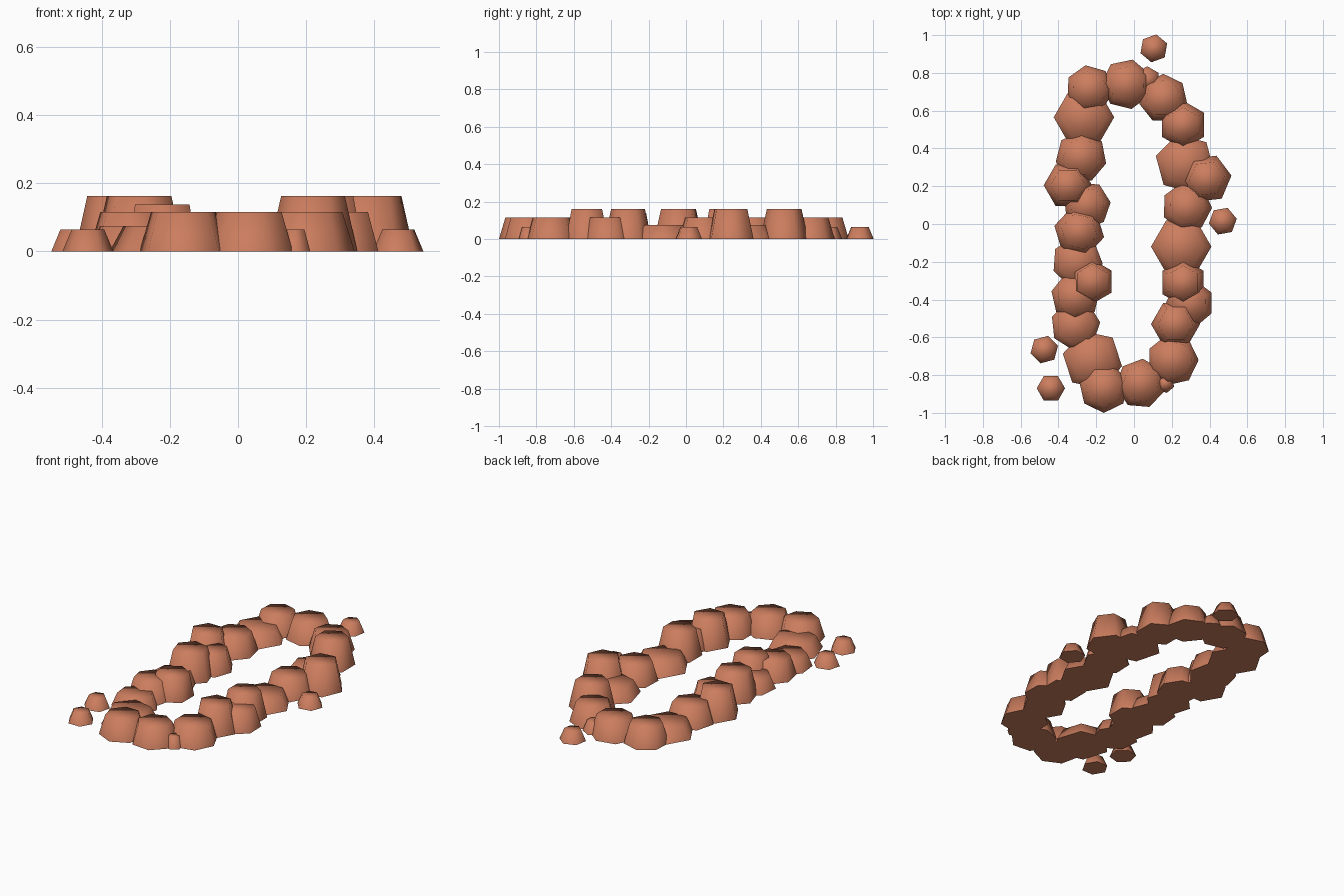
import bpy, bmesh, math

if "Cube" in bpy.data.objects:
    bpy.data.objects.remove(bpy.data.objects["Cube"])

clay = bpy.data.materials.new("terracotta stone")
clay.diffuse_color = (0.60, 0.205, 0.112, 1)
clay.use_nodes = True
clay.node_tree.nodes["Principled BSDF"].inputs["Base Color"].default_value = clay.diffuse_color


def stone(name, x, y, r, h, sides, phase, taper):
    """Tapered polygonal stone with soft shoulders and a flat underside."""
    bm = bmesh.new()
    rings = []
    for z, rad in ((0, r), (h, r * taper)):
        rings.append([bm.verts.new((
            rad * math.cos(math.radians(phase) + 2 * math.pi * i / sides),
            rad * math.sin(math.radians(phase) + 2 * math.pi * i / sides), z))
            for i in range(sides)])
    low, high = rings
    bm.faces.new(low[::-1])
    bm.faces.new(high)
    for i in range(sides):
        j = (i + 1) % sides
        bm.faces.new((low[i], low[j], high[j], high[i]))
    me = bpy.data.meshes.new(name)
    bm.to_mesh(me)
    bm.free()
    me.materials.append(clay)
    ob = bpy.data.objects.new(name, me)
    ob.location = (x, y, 0)
    bpy.context.collection.objects.link(ob)
    ob.select_set(True)
    bpy.context.view_layer.objects.active = ob


# stone kinds: height, sides, top/bottom ratio
KINDS = {
    "wide_stone": (0.075, 6, 0.74),
    "ring_stone": (0.115, 7, 0.74),
    "flat_stone": (0.075, 7, 0.76),
    "tall_stone": (0.162, 6, 0.72),
    "stacked_stone": (0.138, 6, 0.78),
    "pebble": (0.065, 6, 0.63),
}

# placement: x, y, radius, turn
PLACES = {
    "wide_stone": [(.27, .32, .16, 45), (.25, -.12, .16, 0),
                   (-.22, -.72, .16, 48), (-.265, .565, .16, 0)],
    "ring_stone": [(-.235, .715, .127, 100), (-.04, .74, .134, 76),
                   (.155, .665, .13, 90), (.28, .09, .133, 255),
                   (.295, -.42, .128, 27), (.205, -.72, .137, 0),
                   (.035, -.845, .132, 85), (-.16, -.868, .132, 270),
                   (-.31, -.385, .13, 270), (-.25, .1, .127, 58),
                   (-.28, .355, .137, 37)],
    "flat_stone": [(-.31, -.535, .132, 212), (-.3, -.2, .135, 150)],
    "tall_stone": [(.26, .525, .128, 30), (.385, .24, .132, 67),
                   (.26, -.31, .125, 30), (.22, -.53, .13, 0),
                   (-.29, -.04, .135, -13), (-.35, .205, .128, 0)],
    "stacked_stone": [(-.222, -.305, .118, 30)],
    "pebble": [(.105, .93, .075, 20), (.47, .015, .075, 10),
               (-.475, -.665, .075, 15), (-.44, -.87, .075, 0),
               (.165, -.845, .05, 40), (.07, .765, .07, 30)],
}

for kind, spots in PLACES.items():
    h, sides, taper = KINDS[kind]
    for n, (x, y, r, turn) in enumerate(spots, 1):
        stone(f"{kind}_{n}", x, y, r, h, sides, turn, taper)

# soft shoulders, crisp base edge
bpy.ops.object.shade_smooth_by_angle(angle=math.radians(85))
